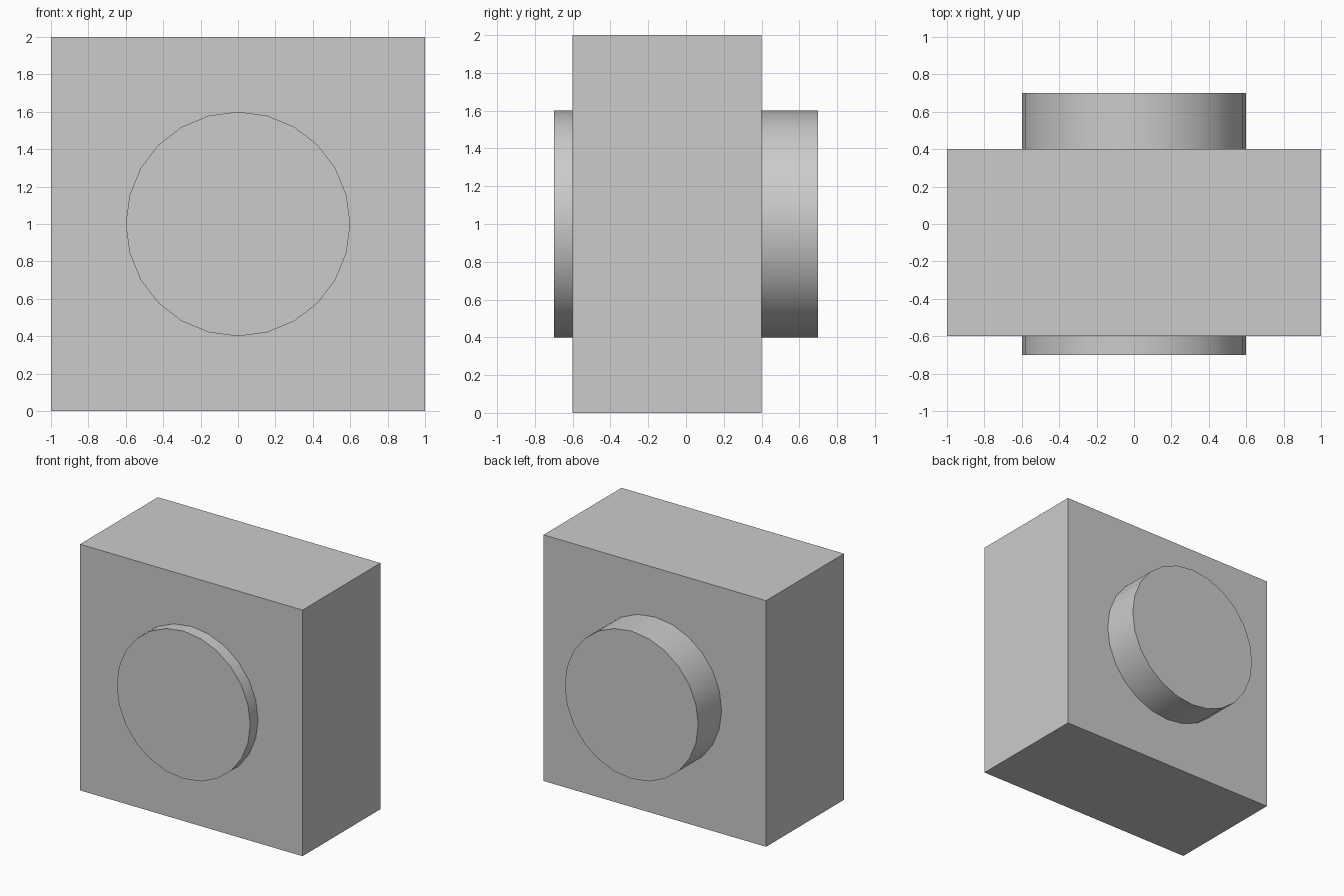
import bpy
import math

if "Cube" in bpy.data.objects:
    bpy.data.objects.remove(bpy.data.objects["Cube"])

# Single plain grey
grey = bpy.data.materials.new("plain_grey")
grey.diffuse_color = (0.6, 0.6, 0.6, 1.0)
grey.use_nodes = True
grey.node_tree.nodes["Principled BSDF"].inputs["Base Color"].default_value = grey.diffuse_color

# Square block
bpy.ops.mesh.primitive_cube_add(size=1, location=(0, -0.1, 1))
block = bpy.context.object
block.name = "block"
block.scale = (2, 1, 2)
bpy.ops.object.transform_apply(location=False, rotation=False, scale=True)
block.data.materials.append(grey)

# Round shaft running through the block, short at the front, longer at the back
bpy.ops.mesh.primitive_cylinder_add(vertices=24, radius=0.6, depth=1.4,
                                    location=(0, 0, 1),
                                    rotation=(math.pi / 2, 0, 0))
shaft = bpy.context.object
shaft.name = "round_shaft"
shaft.data.materials.append(grey)
bpy.ops.object.shade_smooth_by_angle(angle=math.radians(30))
